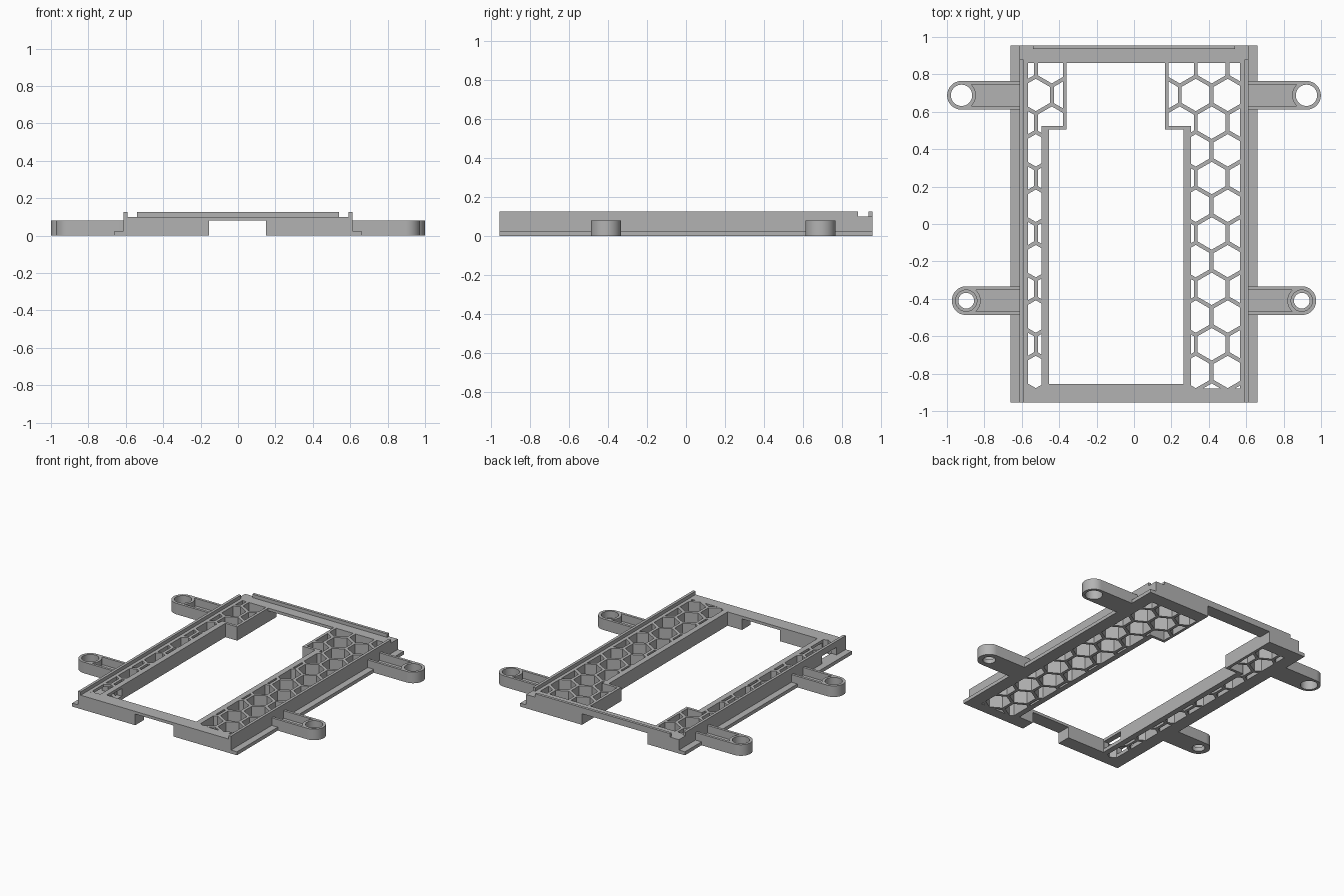
import bpy, bmesh, math
from mathutils import Vector

old = bpy.data.objects.get("Cube")
if old:
    bpy.data.objects.remove(old, do_unlink=True)

GREY = (0.45, 0.45, 0.45, 1.0)
mat = bpy.data.materials.new("plain grey plastic")
mat.use_nodes = True
mat.diffuse_color = GREY
mat.node_tree.nodes["Principled BSDF"].inputs["Base Color"].default_value = GREY

END = 0.955      # half length of the frame
TOP = 0.10       # deck height
RIM = 0.125      # rim height
NOTCH = 0.08     # underside of the end bridges and arm height
LOW = -0.05      # cutter overshoot


def prisms(name, outlines, lo, hi, along_y=False):
    """Extrude closed 2D outlines from lo to hi, along z or along y."""
    bm = bmesh.new()
    for outline in outlines:
        place = (lambda p: (p[0], lo, p[1])) if along_y else (lambda p: (p[0], p[1], lo))
        face = bm.faces.new([bm.verts.new(place(p)) for p in outline])
        out = bmesh.ops.extrude_face_region(bm, geom=[face])
        shift = Vector((0, hi - lo, 0)) if along_y else Vector((0, 0, hi - lo))
        moved = [g for g in out["geom"] if isinstance(g, bmesh.types.BMVert)]
        bmesh.ops.translate(bm, verts=moved, vec=shift)
    bmesh.ops.recalc_face_normals(bm, faces=bm.faces)
    mesh = bpy.data.meshes.new(name)
    bm.to_mesh(mesh)
    bm.free()
    mesh.materials.append(mat)
    obj = bpy.data.objects.new(name, mesh)
    bpy.context.collection.objects.link(obj)
    return obj


def rect(x0, x1, y0, y1):
    return [(x0, y0), (x1, y0), (x1, y1), (x0, y1)]


def arc(cx, cy, r, a0, a1, n):
    return [(cx + r * math.cos(math.radians(a0 + (a1 - a0) * i / n)),
             cy + r * math.sin(math.radians(a0 + (a1 - a0) * i / n))) for i in range(n + 1)]


def circle(cx, cy, r, n=40):
    return arc(cx, cy, r, 0, 360, n)[:-1]


def combine(obj, other, operation="DIFFERENCE"):
    """Apply a boolean and discard the cutter."""
    bpy.ops.object.select_all(action="DESELECT")
    bpy.context.view_layer.objects.active = obj
    obj.select_set(True)
    mod = obj.modifiers.new("cut", "BOOLEAN")
    mod.operation = operation
    mod.solver = "EXACT"
    mod.object = other
    bpy.ops.object.modifier_apply(modifier=mod.name)
    bpy.data.objects.remove(other, do_unlink=True)


# Frame: constant section with low side flanges and thin upright rims
half = [(0.66, 0), (0.66, 0.025), (0.612, 0.025), (0.612, RIM), (0.592, RIM), (0.592, TOP)]
section = half + [(-x, z) for x, z in reversed(half)]
frame = prisms("frame", [section], -END, END, along_y=True)

# Rims stop short of the back edge
combine(frame, prisms("rim_cut", [rect(-0.7, 0.7, 0.88, 1.0)], TOP, 0.2))

# Central opening, narrower towards the back
opening = [(-0.455, -0.855), (0.265, -0.855), (0.265, 0.505), (0.165, 0.505),
           (0.165, 0.86), (-0.36, 0.86), (-0.36, 0.505), (-0.455, 0.505)]
combine(frame, prisms("opening_cut", [opening], LOW, 0.2))

# Notches below the front and back bridges
combine(frame, prisms("front_notch", [rect(-0.155, 0.15, -1, -0.8)], LOW, NOTCH))
combine(frame, prisms("back_notch", [rect(-0.36, 0.165, 0.8, 1)], LOW, NOTCH))

# Cable port through the right strip
combine(frame, prisms("port_cut", [rect(-0.64, -0.44, -0.85, -0.68)], 0.025, NOTCH))

# Honeycomb holes, limited to the two L-shaped strips
left_strip = [(0.305, -0.88), (0.567, -0.88), (0.567, 0.86),
              (0.185, 0.86), (0.185, 0.525), (0.305, 0.525)]
right_strip = [(-0.567, -0.88), (-0.495, -0.88), (-0.495, 0.525),
               (-0.38, 0.525), (-0.38, 0.86), (-0.567, 0.86)]
PITCH = 0.171
ROW = PITCH * math.sqrt(3) / 2
HOLE = (PITCH - 0.021) / math.sqrt(3)
for strip in (left_strip, right_strip):
    xs = [p[0] for p in strip]
    cells = []
    for row in range(-2, 13):
        for col in range(-8, 4):
            cx = 0.33 + PITCH * (col + 0.5 * (row % 2))
            cy = 0.69 - ROW * row
            if min(xs) - PITCH < cx < max(xs) + PITCH:
                cells.append(arc(cx, cy, HOLE, 30, 330, 5))
    holes = prisms("honeycomb_holes", cells, LOW, 0.2)
    combine(holes, prisms("strip_limit", [strip], LOW - 0.02, 0.22), "INTERSECT")
    combine(frame, holes)

# Back lip
prisms("back_lip", [rect(-0.54, 0.54, 0.935, END)], TOP - 0.005, RIM)


# Mounting arms: rounded tip, screw hole, channel on top
def arm(name, side, cx, cy, hole, counterbore):
    r = 0.077
    flip = lambda pts: [(side * x, y) for x, y in pts]
    body = [(0.605, cy - r)] + arc(cx, cy, r, -90, 90, 24) + [(0.605, cy + r)]
    obj = prisms(name, [flip(body)], 0, NOTCH)
    pocket = [(0.612, cy + 0.058)] + arc(cx, cy, r, 131, 229, 12) + [(0.612, cy - 0.058)]
    combine(obj, prisms("channel_cut", [flip(pocket)], 0.025, 0.2))
    combine(obj, prisms("hole_cut", [flip(circle(cx, cy, hole))], LOW, 0.2))
    if counterbore:
        combine(obj, prisms("bore_cut", [flip(circle(cx, cy, counterbore))], 0.03, 0.2))
    bpy.ops.object.shade_smooth_by_angle(angle=math.radians(30))


for side, word in ((1, "left"), (-1, "right")):
    arm("back_arm_" + word, side, 0.922, 0.688, 0.057, None)
    arm("front_arm_" + word, side, 0.897, -0.41, 0.042, 0.057)
